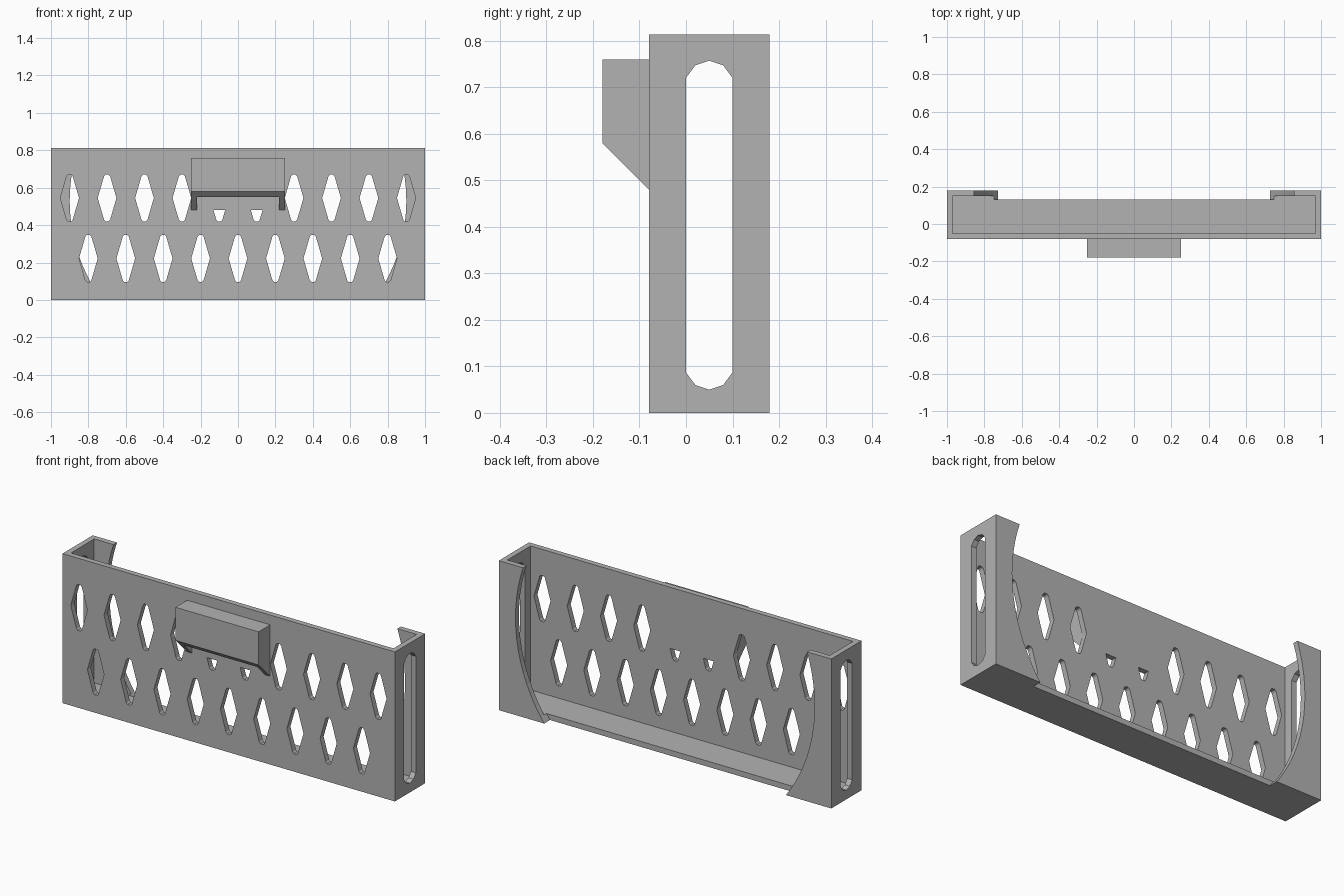
import bpy, bmesh, math

cube = bpy.data.objects.get("Cube")
if cube:
    bpy.data.objects.remove(cube, do_unlink=True)

grey = bpy.data.materials.new("plain grey")
grey.use_nodes = True
grey.diffuse_color = (0.45, 0.45, 0.45, 1)
bsdf = next(n for n in grey.node_tree.nodes if n.type == 'BSDF_PRINCIPLED')
bsdf.inputs["Base Color"].default_value = grey.diffuse_color


def prisms(name, outlines, axis, lo, hi):
    """Extrude closed outlines along x or y into one object."""
    bm = bmesh.new()
    for pts in outlines:
        def ring(d):
            return [bm.verts.new((u, d, v) if axis == 'y' else (d, u, v)) for u, v in pts]
        a, b = ring(lo), ring(hi)
        bm.faces.new(a)
        bm.faces.new(b[::-1])
        for i in range(len(pts)):
            j = (i + 1) % len(pts)
            bm.faces.new((a[i], b[i], b[j], a[j]))
    bmesh.ops.recalc_face_normals(bm, faces=bm.faces)
    mesh = bpy.data.meshes.new(name)
    bm.to_mesh(mesh)
    bm.free()
    mesh.materials.append(grey)
    obj = bpy.data.objects.new(name, mesh)
    bpy.context.scene.collection.objects.link(obj)
    return obj


def rect(u0, u1, v0, v1):
    return [(u0, v0), (u1, v0), (u1, v1), (u0, v1)]


def cut(obj, cutter):
    """Subtract the cutter, apply, and remove it."""
    mod = obj.modifiers.new("cut", 'BOOLEAN')
    mod.operation, mod.solver, mod.object = 'DIFFERENCE', 'EXACT', cutter
    bpy.context.view_layer.objects.active = obj
    bpy.ops.object.modifier_apply(modifier=mod.name)
    bpy.data.objects.remove(cutter, do_unlink=True)


WALL = 0.03
FRONT, BACK, TOP = -0.08, 0.18, 0.813

# Open-topped tray
tray = prisms("tray", [rect(-1, 1, 0, TOP)], 'y', FRONT, BACK)
cut(tray, prisms("cavity", [rect(-1 + WALL, 1 - WALL, WALL, 1)], 'y',
                 FRONT + WALL, BACK - WALL))

# Round opening in the back, leaving curved corner flanges
steps = 96
circle = [(0.9 * math.cos(math.tau * i / steps), 0.53 + 0.9 * math.sin(math.tau * i / steps))
          for i in range(steps)]
cut(tray, prisms("back_opening", [circle], 'y', 0.13, 0.3))

# Long slot through both ends
cap = [(0, 0.72), (0.02, 0.747), (0.05, 0.757), (0.08, 0.747), (0.1, 0.72)]
slot = cap + [(u, 0.807 - v) for u, v in reversed(cap)]
cut(tray, prisms("end_slots", [slot], 'x', -1.1, 1.1))


# Two rows of diamond holes; the upper middle pair is cut short below the hook
def diamond(x, z, short=False):
    tip = [(-0.05, 0), (-0.016, -0.117), (-0.008, -0.125),
           (0.008, -0.125), (0.016, -0.117), (0.05, 0)]
    if short:
        tip[0], tip[-1] = (-0.031, -0.065), (0.031, -0.065)
        pts = tip
    else:
        pts = tip + [(u, -v) for u, v in tip[::-1][1:-1]]
    return [(x + u, z + v) for u, v in pts]


holes = [diamond(0.2 * i, 0.222) for i in range(-4, 5)]
holes += [diamond(0.2 * i - 0.1, 0.545, i in (0, 1)) for i in range(-4, 6)]
cut(tray, prisms("diamond_holes", holes, 'y', FRONT - 0.05, 0.0))

# Hollow hook on the front, open below
profile = [(FRONT, 0.48), (FRONT, 0.76), (-0.18, 0.76), (-0.18, 0.58)]
hook = prisms("front_hook", [profile], 'x', -0.25, 0.25)
cut(hook, prisms("hook_cavity", [rect(-0.22, 0.22, 0.4, 0.73)], 'y', -0.15, -0.07))
